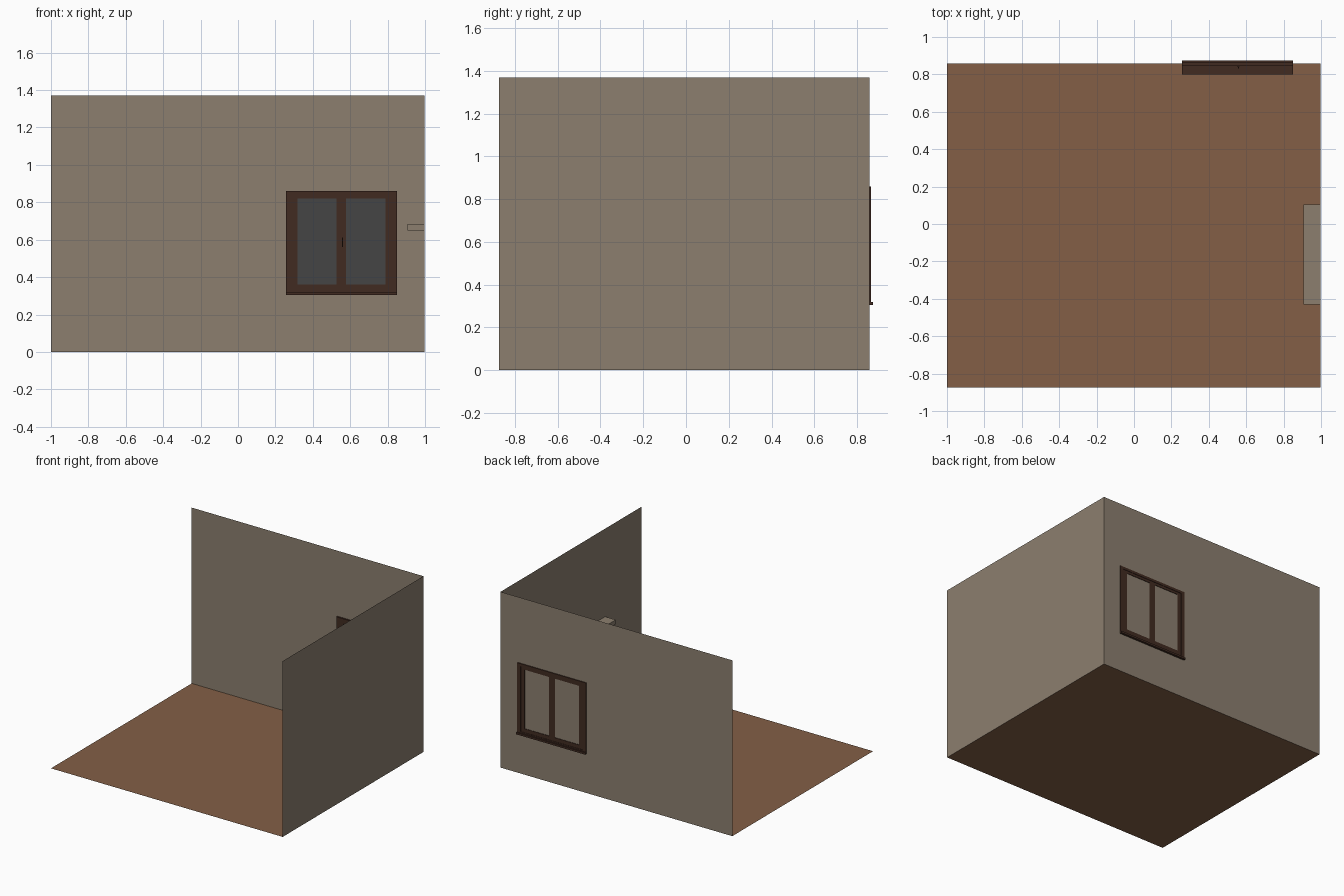
import bpy, bmesh
from mathutils import Vector

if "Cube" in bpy.data.objects:
    bpy.data.objects.remove(bpy.data.objects["Cube"])


def material(name, rgb):
    """Flat colour given as 0-255 sRGB, stored linear."""
    m = bpy.data.materials.new(name)
    lin = [((c / 255 + 0.055) / 1.055) ** 2.4 for c in rgb]
    m.diffuse_color = (*lin, 1)
    m.use_nodes = True
    m.node_tree.nodes["Principled BSDF"].inputs["Base Color"].default_value = m.diffuse_color
    return m


PLASTER = material("plaster", (140, 127, 111))
FLOOR = material("floor_brown", (131, 95, 70))
WOOD = material("dark_wood", (65, 43, 33))
GLASS = material("grey_glass", (69, 69, 69))


def finish(name, bm, mat):
    me = bpy.data.meshes.new(name)
    bm.to_mesh(me)
    bm.free()
    me.materials.append(mat)
    ob = bpy.data.objects.new(name, me)
    bpy.context.collection.objects.link(ob)
    return ob


def quad(name, corner, u, v, mat):
    """Single-sided sheet spanned by edges u and v."""
    bm = bmesh.new()
    c, u, v = Vector(corner), Vector(u), Vector(v)
    bm.faces.new([bm.verts.new(p) for p in (c, c + u, c + u + v, c + v)])
    return finish(name, bm, mat)


def box(name, x, y, z, mat):
    bm = bmesh.new()
    bmesh.ops.create_cube(bm, size=1)
    for vert in bm.verts:
        for i, (lo, hi) in enumerate((x, y, z)):
            vert.co[i] = lo if vert.co[i] < 0 else hi
    return finish(name, bm, mat)


# Room shell: floor and two thin walls
X, Y0, Y1, H = 0.998, -0.875, 0.858, 1.37
quad("floor", (-1, Y0, 0), (1 + X, 0, 0), (0, Y1 - Y0, 0), FLOOR)
quad("back_wall", (-1, Y1, 0), (1 + X, 0, 0), (0, 0, H), PLASTER)
quad("right_wall", (X, Y1, 0), (0, Y0 - Y1, 0), (0, 0, H), PLASTER)

# Shelf on the right wall
box("shelf", (0.907, X), (-0.43, 0.104), (0.65, 0.684), PLASTER)

# Window: outer frame, slightly thinner sashes, glass and sill
L, R, B, T = 0.256, 0.851, 0.305, 0.86
outer = (0.845, 0.865)
sash = (0.846, 0.862)
W = 0.03
box("frame_left", (L, L + W), outer, (B, T), WOOD)
box("frame_right", (R - W, R), outer, (B, T), WOOD)
box("frame_top", (L + W, R - W), outer, (T - 0.02, T), WOOD)
box("frame_bottom", (L + W, R - W), outer, (B, B + 0.025), WOOD)
for side, (a, b, c, d) in {"left": (L + W, 0.318, 0.527, 0.5525),
                           "right": (0.5525, 0.578, 0.788, R - W)}.items():
    box(f"sash_{side}_outer_stile", (a, b), sash, (B + 0.025, T - 0.02), WOOD)
    box(f"sash_{side}_inner_stile", (c, d), sash, (B + 0.025, T - 0.02), WOOD)
    box(f"sash_{side}_top_rail", (b, c), sash, (0.82, T - 0.02), WOOD)
    box(f"sash_{side}_bottom_rail", (b, c), sash, (B + 0.025, 0.36), WOOD)
    quad(f"glass_{side}", (b, 0.853, 0.36), (c - b, 0, 0), (0, 0, 0.46), GLASS)
box("window_sill", (L, R), (0.80, 0.875), (B, 0.32), WOOD)

# Window handle: back plate, neck and lever
box("handle_plate", (0.551, 0.565), (0.842, 0.846), (0.585, 0.62), WOOD)
box("handle_neck", (0.555, 0.561), (0.835, 0.842), (0.605, 0.612), WOOD)
box("handle_lever", (0.555, 0.561), (0.831, 0.835), (0.56, 0.612), WOOD)
